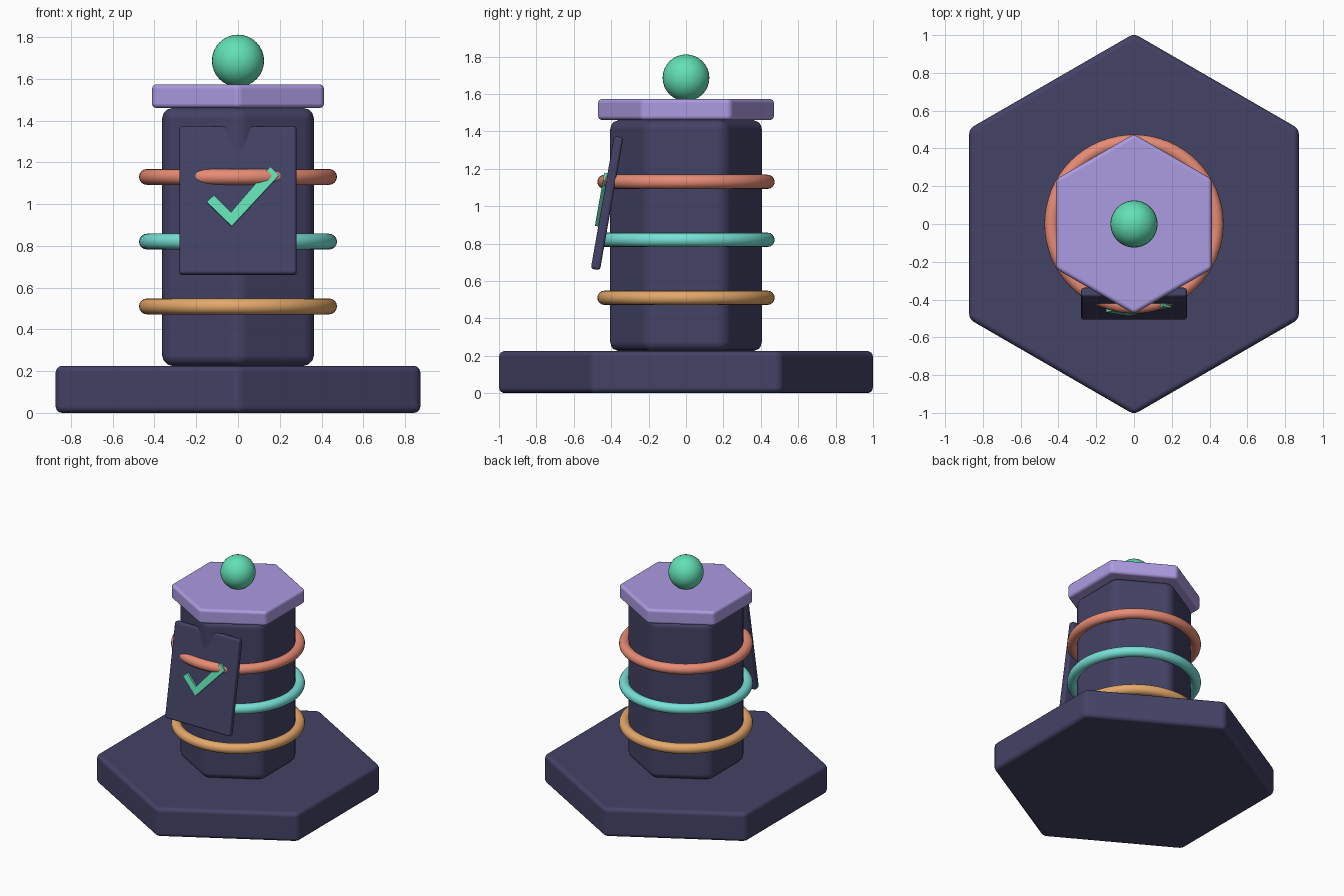
import bpy, bmesh, math
from mathutils import Matrix

if "Cube" in bpy.data.objects:
    bpy.data.objects.remove(bpy.data.objects["Cube"])


def material(name, rgb):
    # 8-bit sRGB to linear
    m = bpy.data.materials.new(name)
    lin = [c / 255 / 12.92 if c < 11 else ((c / 255 + 0.055) / 1.055) ** 2.4 for c in rgb]
    m.diffuse_color = (*lin, 1)
    m.use_nodes = True
    m.node_tree.nodes["Principled BSDF"].inputs["Base Color"].default_value = m.diffuse_color
    return m


INDIGO = material("dark indigo", (68, 66, 102))
LAVENDER = material("lavender", (172, 155, 225))
CORAL = material("coral", (232, 140, 118))
TEAL = material("teal", (120, 225, 215))
AMBER = material("amber", (228, 168, 106))
GREEN = material("mint green", (98, 224, 180))


def finish(obj, name, mat, bevel=0, segments=3):
    obj.name = obj.data.name = name
    obj.data.materials.append(mat)
    bpy.ops.object.select_all(action='DESELECT')
    obj.select_set(True)
    bpy.context.view_layer.objects.active = obj
    if bevel:
        obj.data.polygons.foreach_set("use_smooth", [True] * len(obj.data.polygons))
        mod = obj.modifiers.new("rounded edges", 'BEVEL')
        mod.width, mod.segments, mod.limit_method = bevel, segments, 'ANGLE'
        mod.harden_normals = True
    else:
        bpy.ops.object.shade_smooth_by_angle(angle=math.radians(30))
    return obj


def prism(outline, depth, name, mat, bevel=0, matrix=Matrix()):
    # Extrude an XY outline upward along local z
    bm = bmesh.new()
    face = bm.faces.new([bm.verts.new((x, y, 0)) for x, y in outline])
    out = bmesh.ops.extrude_face_region(bm, geom=[face])
    top = [v for v in out["geom"] if isinstance(v, bmesh.types.BMVert)]
    bmesh.ops.translate(bm, verts=top, vec=(0, 0, depth))
    bmesh.ops.recalc_face_normals(bm, faces=bm.faces)
    mesh = bpy.data.meshes.new(name)
    bm.to_mesh(mesh)
    bm.free()
    obj = bpy.data.objects.new(name, mesh)
    bpy.context.collection.objects.link(obj)
    obj.matrix_world = matrix
    return finish(obj, name, mat, bevel)


def hexagon(r):
    return [(r * math.sin(i * math.pi / 3), r * math.cos(i * math.pi / 3)) for i in range(6)]


# Hexagonal base, column and cap, with a corner facing front
for name, r, z0, z1, mat, bevel in (
        ("base", 1.008, 0, 0.225, INDIGO, 0.03),
        ("column", 0.42, 0.225, 1.46, INDIGO, 0.05),
        ("cap", 0.476, 1.46, 1.573, LAVENDER, 0.022)):
    prism(hexagon(r), z1 - z0, name, mat, bevel, Matrix.Translation((0, 0, z0)))

# Rings around the column
for name, z, mat in (("lower_ring", 0.51, AMBER),
                     ("middle_ring", 0.82, TEAL),
                     ("upper_ring", 1.13, CORAL)):
    bpy.ops.mesh.primitive_torus_add(location=(0, 0, z), major_radius=0.436, minor_radius=0.038,
                                     major_segments=64, minor_segments=16)
    finish(bpy.context.object, name, mat)

# Ball on top
bpy.ops.mesh.primitive_uv_sphere_add(radius=0.125, location=(0, 0, 1.686), segments=32, ring_count=16)
finish(bpy.context.object, "top_ball", GREEN)

# Tilted front plate: outline stands upright, extrusion runs toward the front
tilt = Matrix.Translation((0, -0.422, 1.016)) @ Matrix.Rotation(math.radians(80), 4, 'X')
w, h, t = 0.28, 0.36, 0.025
prism([(-w, -h), (w, -h), (w, h), (-w, h)], 2 * t, "front_plate", INDIGO, 0.015,
      tilt @ Matrix.Translation((0, 0, -t)))

# Check mark raised on the plate
check = [(-0.149, -0.014), (-0.03, -0.131), (0.196, 0.116),
         (0.154, 0.158), (-0.033, -0.063), (-0.115, 0.02)]
prism(check, 0.02, "check_mark", GREEN, 0, tilt @ Matrix.Translation((0, 0, t - 0.002)))
